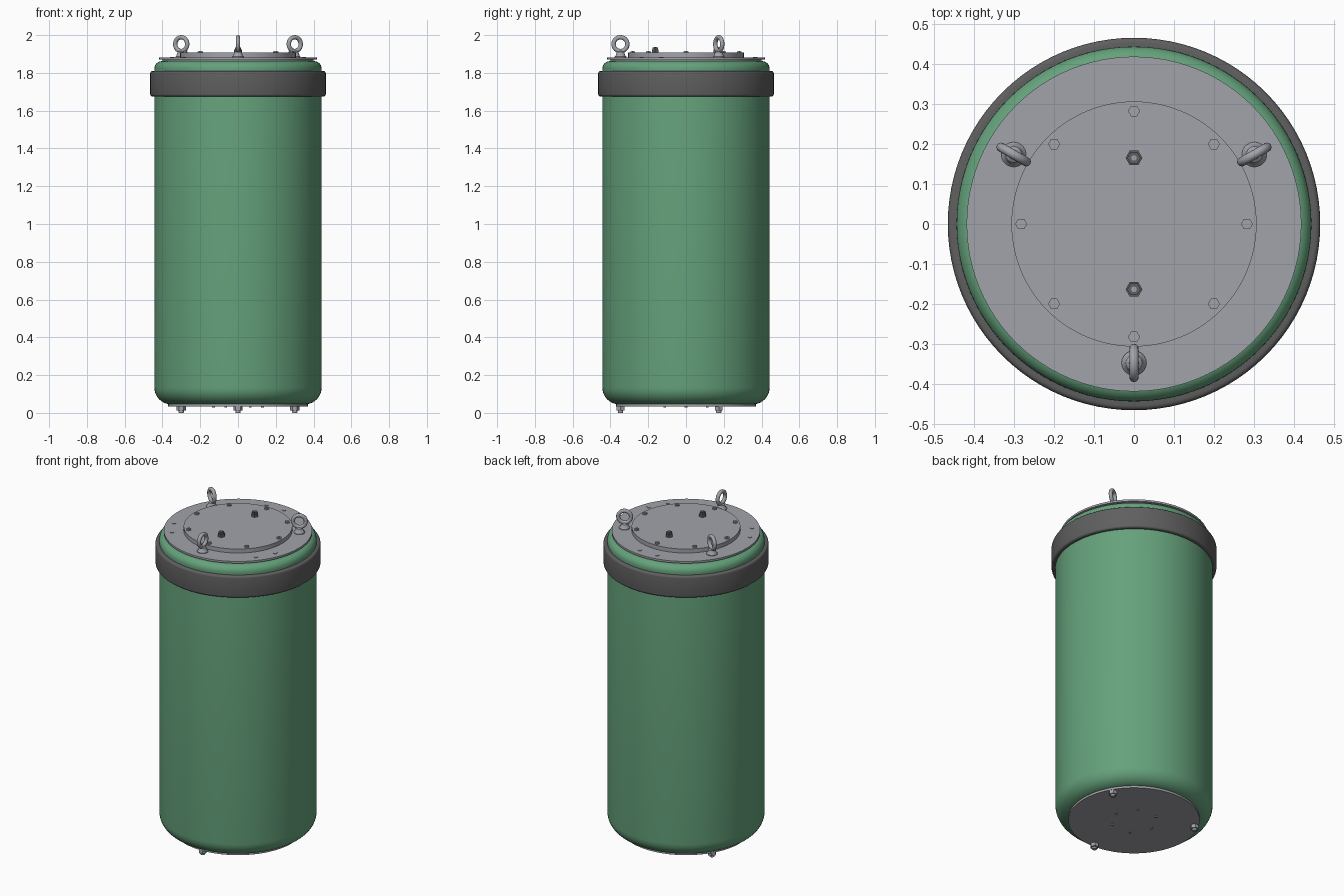
import bpy, bmesh, math
from mathutils import Matrix, Vector

if "Cube" in bpy.data.objects:
    bpy.data.objects.remove(bpy.data.objects["Cube"])


def material(name, rgb):
    m = bpy.data.materials.new(name)
    m.diffuse_color = (*rgb, 1)
    m.use_nodes = True
    m.node_tree.nodes["Principled BSDF"].inputs["Base Color"].default_value = m.diffuse_color
    return m


GREEN = material("green paint", (0.13, 0.36, 0.20))
STEEL = material("grey steel", (0.36, 0.37, 0.40))
RUBBER = material("dark rubber", (0.115, 0.115, 0.115))


def finish(name, bm, mat, loc=(0, 0, 0), turn=0):
    bmesh.ops.recalc_face_normals(bm, faces=bm.faces)
    me = bpy.data.meshes.new(name)
    bm.to_mesh(me)
    bm.free()
    me.polygons.foreach_set("use_smooth", [True] * len(me.polygons))
    me.set_sharp_from_angle(angle=math.radians(32))
    me.materials.append(mat)
    ob = bpy.data.objects.new(name, me)
    ob.location = loc
    ob.rotation_euler.z = turn
    bpy.context.collection.objects.link(ob)
    return ob


def lathe(name, profile, mat, sides=96, loc=(0, 0, 0), closed=False, turn=0):
    """Revolve (radius, z) points about z; open profiles get flat end caps."""
    bm = bmesh.new()
    rings = [[bm.verts.new((r * math.cos(2 * math.pi * i / sides),
                            r * math.sin(2 * math.pi * i / sides), z))
              for i in range(sides)] for r, z in profile]
    pairs = list(zip(rings, rings[1:]))
    if closed:
        pairs.append((rings[-1], rings[0]))
    else:
        bm.faces.new(rings[0])
        bm.faces.new(rings[-1])
    for a, b in pairs:
        for i in range(sides):
            j = (i + 1) % sides
            bm.faces.new((a[i], a[j], b[j], b[i]))
    return finish(name, bm, mat, loc, turn)


def arc(cr, cz, rad, a0, a1, n=8):
    return [(cr + rad * math.cos(math.radians(a0 + (a1 - a0) * i / n)),
             cz + rad * math.sin(math.radians(a0 + (a1 - a0) * i / n)))
            for i in range(n + 1)]


def polar(r, deg, z):
    return (r * math.cos(math.radians(deg)), r * math.sin(math.radians(deg)), z)


# Tank shell with rounded ends
lathe("tank_body", arc(0.353, 0.135, 0.09, -90, 0, 10)
      + arc(0.403, 1.822, 0.04, 0, 90), GREEN)

# Protective band
lathe("rubber_band", [(0.435, 1.675)] + arc(0.453, 1.687, 0.012, -90, 0, 4)
      + arc(0.453, 1.798, 0.012, 0, 90, 4) + [(0.435, 1.81)], RUBBER, closed=True)

# Lids and base plate
lathe("top_neck", [(0.40, 1.855), (0.40, 1.872)], STEEL)
lathe("top_flange", [(0.418, 1.87), (0.418, 1.882)], STEEL)
lathe("inner_cover", [(0.306, 1.88), (0.306, 1.907)], STEEL)
lathe("base_plate", [(0.37, 0.034), (0.37, 0.049)], STEEL)

# Cover bolts: washer, hex head and stud tip
for k in range(8):
    p = polar(0.282, 45 * k, 1.905)
    lathe("cover_bolt", [(0.015, 0), (0.015, 0.009)], STEEL, 6, p)
    lathe("cover_bolt_tip", [(0.007, 0), (0.007, 0.012)], STEEL, 16, p)

# Small dowel pins in pairs on the flange
for base in (90, 210, 330):
    for d in (-9.3, 9.3):
        lathe("flange_pin", [(0.0115, 0), (0.0115, 0.004)], STEEL, 20,
              polar(0.372, base + d, 1.881))

# Hex fittings on the cover
for y in (-0.163, 0.165):
    lathe("hex_fitting", [(0.021, 0), (0.021, 0.018), (0.017, 0.018), (0.017, 0.029)],
          RUBBER, 6, (0, y, 1.906))
    lathe("fitting_tip", [(0.007, 0), (0.007, 0.032)], STEEL, 16, (0, y, 1.906))

# Lifting eyes on top and the bolt ends below them
for deg in (-90, 30, 150):
    lathe("eye_collar", [(0.031, 0), (0.031, 0.006), (0.025, 0.012), (0.02, 0.03),
                         (0.012, 0.036)], STEEL, 32, polar(0.347, deg, 1.88))
    ring = lathe("eye_ring", arc(0.0365, 0, 0.0115, 0, 330, 11), STEEL, 40, closed=True)
    ring.data.transform(Matrix.Rotation(math.pi / 2, 4, 'X'))
    ring.location = polar(0.347, deg, 1.952)
    ring.rotation_euler.z = math.radians(deg)
    p = polar(0.347, deg, 0)
    lathe("foot_nut", [(0.024, 0.012), (0.024, 0.036)], STEEL, 6, p)
    lathe("foot_stud", [(0.012, 0.0), (0.014, 0.003), (0.014, 0.02)], STEEL, 20, p)

# Small pins under the base
for k in range(6):
    lathe("base_pin", [(0.007, 0.028), (0.007, 0.036)], STEEL, 16, polar(0.13, 60 * k, 0))
